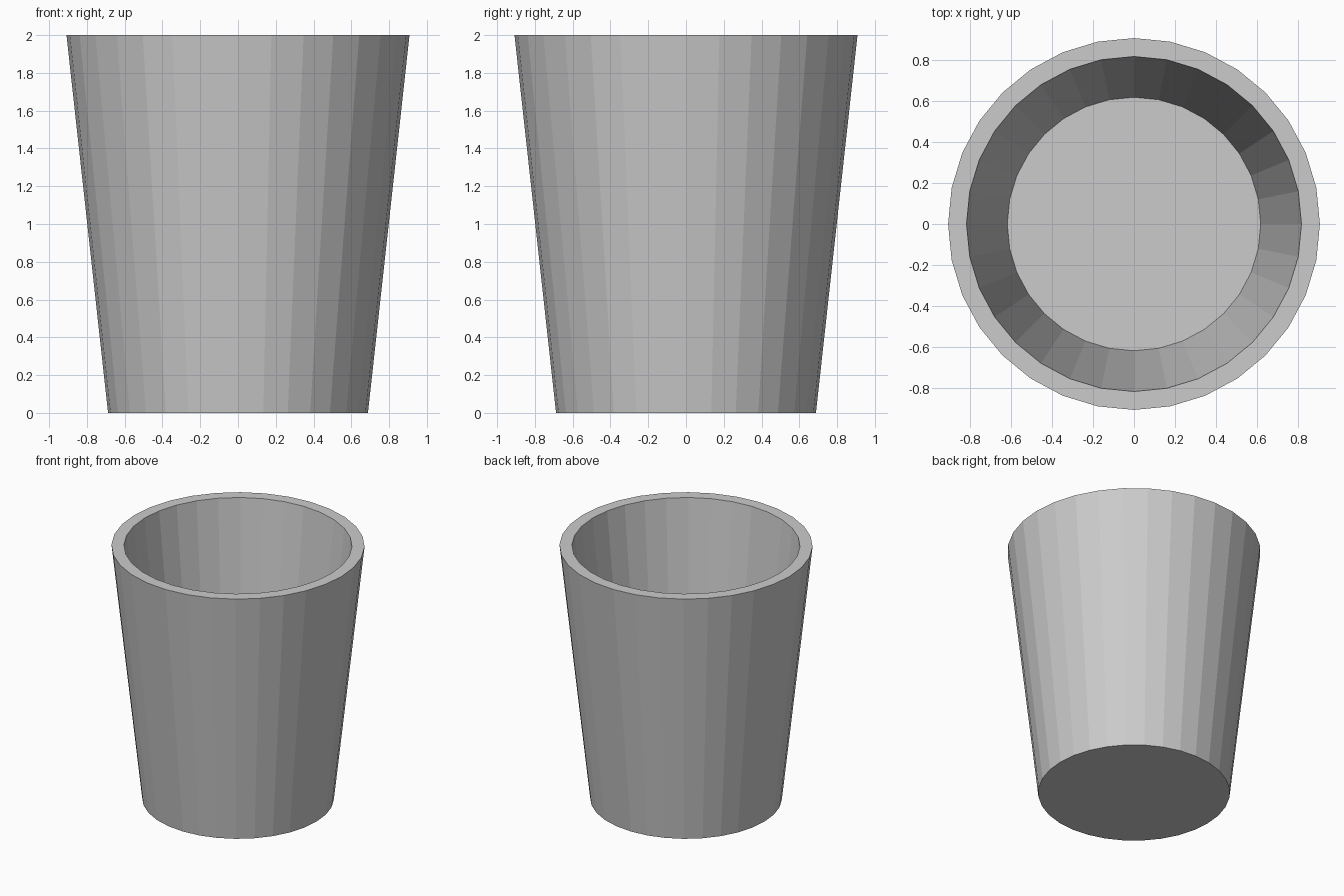
import bpy, bmesh
from math import cos, sin, tau

if "Cube" in bpy.data.objects:
    bpy.data.objects.remove(bpy.data.objects["Cube"])

SIDES = 32
# outer foot, outer rim, inner rim, inner floor: (radius, height)
PROFILE = [(0.688, 0.0), (0.908, 2.0), (0.818, 2.0), (0.619, 0.2)]

bm = bmesh.new()
rings = [[bm.verts.new((r * cos(tau * i / SIDES), r * sin(tau * i / SIDES), z))
          for i in range(SIDES)] for r, z in PROFILE]

# outer wall, rim and inner wall
for low, high in zip(rings, rings[1:]):
    for i in range(SIDES):
        j = (i + 1) % SIDES
        bm.faces.new((low[i], low[j], high[j], high[i]))

# underside and inner floor
bm.faces.new(rings[0][::-1])
bm.faces.new(rings[-1])

mesh = bpy.data.meshes.new("cup")
bm.to_mesh(mesh)
bm.free()
bpy.context.collection.objects.link(bpy.data.objects.new("cup", mesh))
